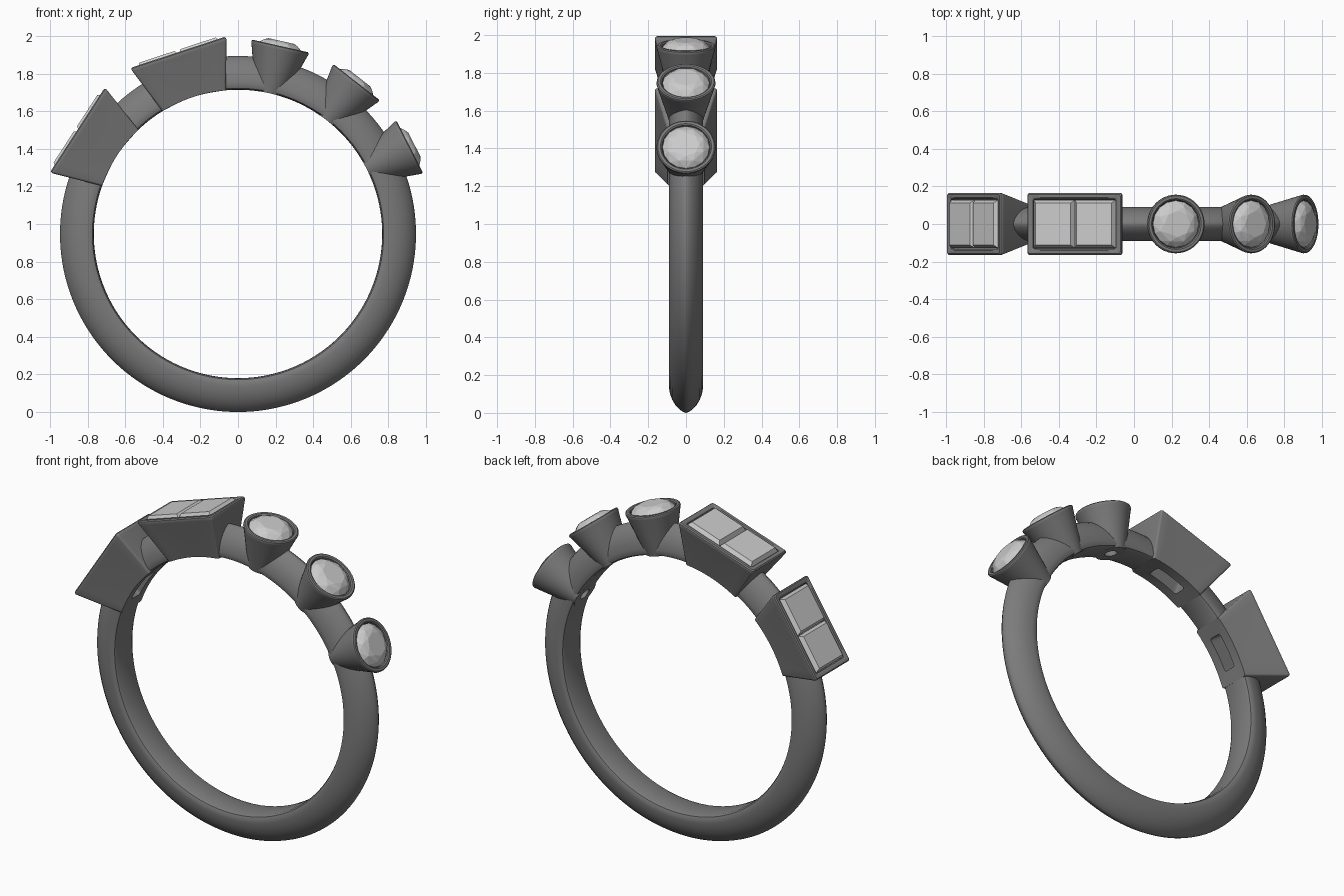
import bpy, bmesh
from math import sin, cos, pi, radians, sqrt
from mathutils import Matrix, Vector

if "Cube" in bpy.data.objects:
    bpy.data.objects.remove(bpy.data.objects["Cube"])

CZ, R_IN, R_OUT = 0.947, 0.767, 0.945   # ring centre height, finger radius, outer radius


def material(name, v):
    m = bpy.data.materials.new(name)
    m.diffuse_color = (v, v, v, 1)
    m.use_nodes = True
    m.node_tree.nodes["Principled BSDF"].inputs["Base Color"].default_value = m.diffuse_color
    return m


METAL, STONE = material("dark_metal", 0.2), material("pale_stone", 0.7)


def loft(name, loops, mat, closed=False, angle=0.0, smooth=True):
    """Skin a list of equal-length loops; closed joins last to first, else caps."""
    bm = bmesh.new()
    rings = [[bm.verts.new(p) for p in lp] for lp in loops]
    n = len(rings[0])
    pairs = list(zip(rings, rings[1:]))
    if closed:
        pairs.append((rings[-1], rings[0]))
    else:
        bm.faces.new(rings[0])
        bm.faces.new(rings[-1])
    for a, b in pairs:
        for i in range(n):
            j = (i + 1) % n
            bm.faces.new((a[i], a[j], b[j], b[i]))
    bmesh.ops.recalc_face_normals(bm, faces=bm.faces)
    me = bpy.data.meshes.new(name)
    bm.to_mesh(me)
    bm.free()
    me.materials.append(mat)
    ob = bpy.data.objects.new(name, me)
    bpy.context.collection.objects.link(ob)
    # local z points outwards from the ring centre
    ob.matrix_world = Matrix.Translation((0, 0, CZ)) @ Matrix.Rotation(radians(angle), 4, 'Y')
    if smooth:
        shade(ob)
    return ob


def shade(ob):
    bpy.ops.object.select_all(action='DESELECT')
    ob.select_set(True)
    bpy.context.view_layer.objects.active = ob
    bpy.ops.object.shade_smooth_by_angle(angle=radians(35))


def height(x, d):
    """None means lying on the finger hole surface."""
    return sqrt(R_IN ** 2 - x * x) if d is None else d


def oval(rx, ry, d, n=48):
    pts = [(rx * cos(2 * pi * i / n), ry * sin(2 * pi * i / n)) for i in range(n)]
    return [(x, y, height(x, d)) for x, y in pts]


def box(hx, hy, d, r=0.012, n=10):
    """Rounded rectangle with subdivided long sides."""
    pts = []
    for sx, sy, a0 in ((1, 1, 0), (-1, 1, 90), (-1, -1, 180), (1, -1, 270)):
        for k in range(4):
            a = radians(a0 + 30 * k)
            pts.append((sx * (hx - r) + r * cos(a), sy * (hy - r) + r * sin(a)))
        if a0 in (0, 180):
            pts += [(sx * (hx - r) * (1 - 2 * k / n), sy * hy) for k in range(1, n)]
    return [(x, y, height(x, d)) for x, y in pts]


def rect(cx, hx, hy, d):
    return [(cx + sx * hx, sy * hy, d) for sx, sy in ((1, 1), (-1, 1), (-1, -1), (1, -1))]


# Band: domed outside, flat comfort-fit inside
half = [(0.0, R_IN), (0.07, R_IN + 0.001), (0.085, 0.775), (0.091, 0.79), (0.091, 0.81),
        (0.085, 0.845), (0.073, 0.878), (0.055, 0.907), (0.033, 0.93), (0.013, 0.943)]
prof = half + [(0.0, R_OUT + 0.002)] + [(-y, r) for y, r in reversed(half[1:])]
N = 160
band = loft("band", [[(r * sin(2 * pi * i / N), y, r * cos(2 * pi * i / N)) for y, r in prof]
                     for i in range(N)], METAL, closed=True, smooth=False)
cutters = []

# Round settings with brilliant stones
for k, ang in enumerate((12.7, 38.0, 63.1), 1):
    loft(f"round_setting_{k}", [
        oval(0.08, 0.09, None), oval(0.153, 0.154, 1.005), oval(0.156, 0.156, 1.012),
        oval(0.155, 0.155, 1.02), oval(0.149, 0.149, 1.025), oval(0.135, 0.135, 1.025),
        oval(0.128, 0.128, 1.02), oval(0.125, 0.125, 0.995), oval(0.05, 0.05, 0.85),
        oval(0.035, 0.035, None)], METAL, closed=True, angle=ang)
    cutters.append(loft(f"round_cutter_{k}", [oval(0.045, 0.045, 0.7), oval(0.125, 0.125, 1.0)],
                        METAL, angle=ang, smooth=False))
    # faceted stone as the hull of its facet corners
    bm = bmesh.new()
    for rad, d, n, off in ((0.07, 1.052, 8, 0), (0.1, 1.041, 8, 0.5), (0.125, 1.014, 16, 0),
                           (0.125, 1.008, 16, 0), (0.07, 0.93, 8, 0.5), (0.012, 0.85, 8, 0)):
        for i in range(n):
            a = 2 * pi * (i + off) / n
            bm.verts.new((rad * cos(a), rad * sin(a), d))
    bmesh.ops.convex_hull(bm, input=bm.verts)
    bmesh.ops.dissolve_limit(bm, angle_limit=0.02, verts=bm.verts, edges=bm.edges)
    me = bpy.data.meshes.new(f"round_stone_{k}")
    bm.to_mesh(me)
    bm.free()
    me.materials.append(STONE)
    gem = bpy.data.objects.new(f"round_stone_{k}", me)
    bpy.context.collection.objects.link(gem)
    gem.matrix_world = Matrix.Translation((0, 0, CZ)) @ Matrix.Rotation(radians(ang), 4, 'Y')

# Rectangular settings, each with a pair of step-cut stones
for k, ang in enumerate((-18.2, -57.1), 1):
    loft(f"box_setting_{k}", [
        box(0.178, 0.097, None), box(0.262, 0.162, 0.994), box(0.265, 0.165, 1.003),
        box(0.264, 0.164, 1.012), box(0.258, 0.158, 1.018), box(0.24, 0.14, 1.018),
        box(0.233, 0.133, 1.012), box(0.23, 0.13, 0.97), box(0.11, 0.045, 0.9),
        box(0.1, 0.04, None)], METAL, closed=True, angle=ang)
    cutters.append(loft(f"box_cutter_{k}", [box(0.105, 0.045, 0.7), box(0.2, 0.11, 1.0)],
                        METAL, angle=ang, smooth=False))
    for s, side in ((-1, "left"), (1, "right")):
        cx = s * 0.115
        loft(f"box_stone_{k}_{side}", [
            rect(cx, 0.05, 0.03, 0.93), rect(cx, 0.09, 0.085, 0.965), rect(cx, 0.113, 0.127, 0.998),
            rect(cx, 0.113, 0.127, 1.008), rect(cx, 0.099, 0.112, 1.03)],
            STONE, angle=ang, smooth=False)

# Open the band beneath each stone
for c in cutters:
    m = band.modifiers.new(c.name, 'BOOLEAN')
    m.operation, m.solver, m.object = 'DIFFERENCE', 'EXACT', c
bpy.context.view_layer.update()
bpy.context.view_layer.objects.active = band
for m in list(band.modifiers):
    bpy.ops.object.modifier_apply(modifier=m.name)
for c in cutters:
    bpy.data.objects.remove(c)
shade(band)
